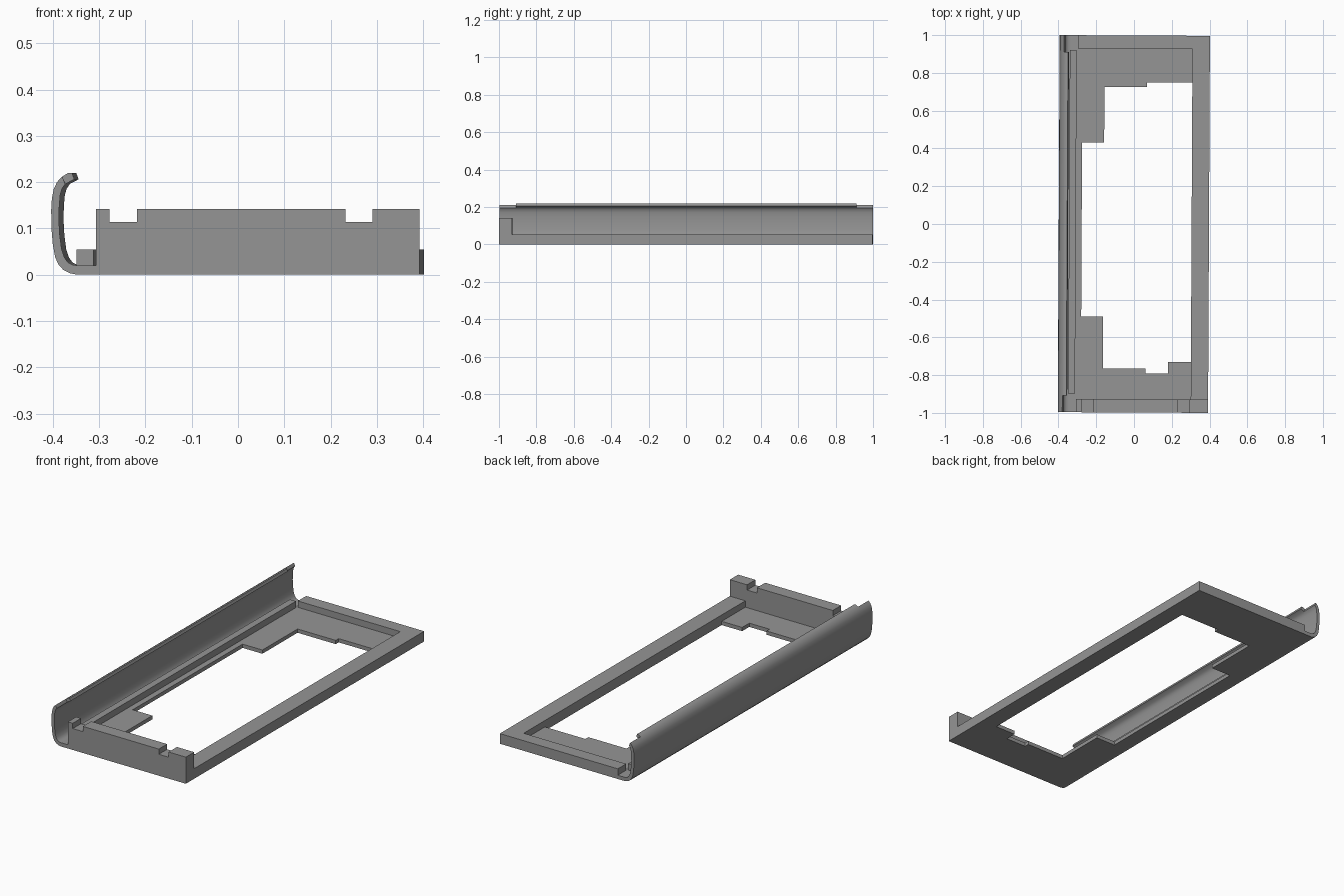
import bpy, bmesh, math
from mathutils import Matrix, Vector

if "Cube" in bpy.data.objects:
    bpy.data.objects.remove(bpy.data.objects["Cube"])

grey = bpy.data.materials.new("mid grey")
grey.diffuse_color = (0.30, 0.30, 0.30, 1)
grey.use_nodes = True
grey.node_tree.nodes["Principled BSDF"].inputs["Base Color"].default_value = grey.diffuse_color
TURN = Matrix.Rotation(-0.005, 4, 'Z')  # the whole part sits slightly turned


def prism(name, outline, axis, spans, smooth=False):
    """Extrude a flat outline along axis; spans is a list of (start, end, outline)."""
    bm = bmesh.new()
    for lo, hi, pts in [(a, b, o or outline) for a, b, o in spans]:
        if axis == 'z':
            base = [Vector((u, v, lo)) for u, v in pts]
            step = Vector((0, 0, hi - lo))
        else:
            base = [Vector((u, lo, v)) for u, v in pts]
            step = Vector((0, hi - lo, 0))
        face = bm.faces.new([bm.verts.new(p) for p in base])
        ext = bmesh.ops.extrude_face_region(bm, geom=[face], use_keep_orig=True)
        verts = [g for g in ext['geom'] if isinstance(g, bmesh.types.BMVert)]
        bmesh.ops.translate(bm, verts=verts, vec=step)
    bmesh.ops.recalc_face_normals(bm, faces=bm.faces)
    bm.transform(TURN)
    me = bpy.data.meshes.new(name)
    bm.to_mesh(me)
    bm.free()
    me.materials.append(grey)
    ob = bpy.data.objects.new(name, me)
    bpy.context.collection.objects.link(ob)
    if smooth:
        bpy.ops.object.select_all(action='DESELECT')
        ob.select_set(True)
        bpy.context.view_layer.objects.active = ob
        bpy.ops.object.shade_smooth_by_angle(angle=math.radians(32))
    return ob


L = 0.998    # half length
E = 0.928    # inner edge of the end walls
T = 0.02     # floor thickness

# Thin floor with a stepped opening
floor = [(-0.342, -L), (-0.302, -L), (-0.302, -E), (0.305, -E),
         (0.305, -0.73), (0.184, -0.73), (0.184, -0.79), (0.064, -0.79),
         (0.064, -0.765), (-0.161, -0.765), (-0.161, -0.49), (-0.277, -0.49),
         (-0.277, 0.43), (-0.16, 0.43), (-0.16, 0.725), (0.066, 0.725),
         (0.066, 0.75), (0.305, 0.75), (0.305, E), (-0.302, E),
         (-0.302, L), (-0.342, L)]
prism("floor_plate", floor, 'z', [(0, T, None)])

# Low rim along the right side and the back
rim = [(0.305, -E), (0.397, -E), (0.397, L), (-0.302, L), (-0.302, E), (0.305, E)]
prism("low_rim", rim, 'z', [(0, 0.054, None)])

# Tall front wall with two notches
wall = [(-0.302, 0), (0.397, 0), (0.397, 0.142), (0.295, 0.142), (0.295, 0.114),
        (0.237, 0.114), (0.237, 0.142), (-0.213, 0.142), (-0.213, 0.114),
        (-0.273, 0.114), (-0.273, 0.142), (-0.302, 0.142)]
prism("front_wall", wall, 'y', [(-L, -E, None)])

# Rib beside the curved side
rib = [(-0.344, -0.90), (-0.308, -0.90), (-0.308, 0.92), (-0.344, 0.92)]
prism("side_rib", rib, 'z', [(T, 0.054, None)])

# Curved left side; its hooked tip stops short of both ends
outer = [(-0.342, 0), (-0.358, 0.003), (-0.372, 0.010), (-0.383, 0.022),
         (-0.390, 0.038), (-0.395, 0.065), (-0.398, 0.10), (-0.3985, 0.14),
         (-0.397, 0.165), (-0.393, 0.185), (-0.386, 0.200), (-0.375, 0.212)]
inner = [(-0.368, 0.196), (-0.375, 0.186), (-0.379, 0.172), (-0.381, 0.15),
         (-0.382, 0.12), (-0.380, 0.085), (-0.376, 0.055), (-0.370, 0.037),
         (-0.362, 0.026), (-0.352, 0.021), (-0.342, T)]
tip = [(-0.362, 0.220), (-0.354, 0.220), (-0.349, 0.206)]
prism("curved_side", outer + inner, 'y',
      [(-L, -0.91, None), (-0.91, 0.91, outer + tip + inner), (0.91, L, None)], smooth=True)
